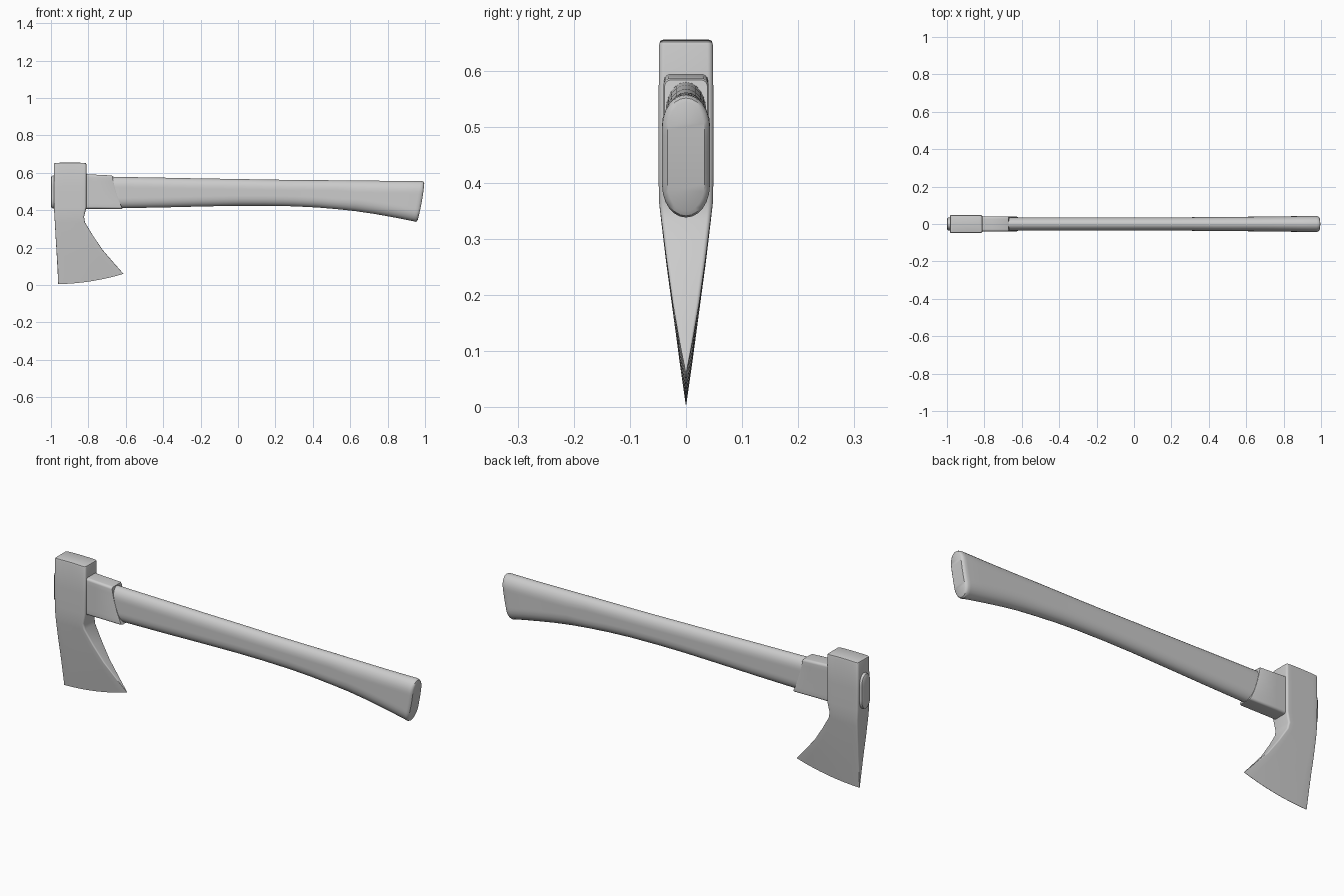
import bpy, bmesh, math
from mathutils import Vector


def section(a, b, w, ru, rv, bow=0.0, n=6, k=7):
    """Rounded outline spanning a->b in XZ, half thickness w in Y."""
    a, b = Vector((a[0], 0, a[1])), Vector((b[0], 0, b[1]))
    mid, d = (a + b) / 2, (b - a).normalized()
    half = (b - a).length / 2
    normal = Vector((d.z, 0, -d.x))
    rv = min(rv, w)
    uv = []
    for i, (su, sv) in enumerate(((1, 1), (-1, 1), (-1, -1), (1, -1))):
        arc = []
        for j in range(n + 1):
            t = math.pi / 2 * j / n
            arc.append((su * (half - ru + ru * math.cos(t)),
                        sv * (w - rv + rv * math.sin(t))))
        uv += arc if i % 2 == 0 else arc[::-1]
        if i % 2 == 0:  # points along the long flat side
            for j in range(1, k + 1):
                f = 1 - 2 * j / (k + 1)
                uv.append((su * (half - ru) * f, sv * w))
    return [mid + d * u + Vector((0, v, 0)) + normal * bow * (1 - (u / half) ** 2)
            for u, v in uv]


def loft(name, sections, angle=35):
    """Bridge the sections and close both ends with mirrored strips."""
    bm = bmesh.new()
    rings = [[bm.verts.new(p) for p in section(*s)] for s in sections]
    n = len(rings[0])
    for r, q in zip(rings, rings[1:]):
        for i in range(n):
            j = (i + 1) % n
            bm.faces.new((r[i], r[j], q[j], q[i]))
    for r in (rings[0], rings[-1]):
        for i in range(n // 2 - 1):
            bm.faces.new((r[i], r[i + 1], r[n - 2 - i], r[n - 1 - i]))
    bmesh.ops.remove_doubles(bm, verts=bm.verts, dist=1e-5)
    bmesh.ops.recalc_face_normals(bm, faces=bm.faces)
    me = bpy.data.meshes.new(name)
    bm.to_mesh(me)
    bm.free()
    ob = bpy.data.objects.new(name, me)
    bpy.context.collection.objects.link(ob)
    bpy.ops.object.select_all(action='DESELECT')
    ob.select_set(True)
    bpy.context.view_layer.objects.active = ob
    bpy.ops.object.shade_smooth_by_angle(angle=math.radians(angle))
    return ob


# Axe head: poll at the top, flaring down to a thin cutting edge
loft("axe_head", [
    ((-.977, .653), (-.818, .653), .041, .008, .008, -.002),
    ((-.982, .651), (-.813, .651), .046, .009, .009, -.002),
    ((-.984, .645), (-.811, .645), .048, .010, .010),
    ((-.985, .520), (-.811, .520), .049, .010, .010),
    ((-.984, .415), (-.811, .415), .049, .010, .010),
    ((-.981, .365), (-.823, .365), .048, .009, .009),
    ((-.979, .330), (-.818, .335), .044, .008, .008),
    ((-.975, .255), (-.776, .265), .035, .007, .007, .002),
    ((-.970, .175), (-.724, .188), .024, .006, .006, .005),
    ((-.965, .085), (-.665, .120), .012, .004, .004, .009),
    ((-.961, .005), (-.612, .060), .0006, .001, .0006, .012),
])

# Handle: oval shaft passing through the head, swelling into a drooping grip
shaft = [(-.985, .408, .587, .036), (-.62, .411, .578, .036), (-.40, .415, .574, .036),
         (-.20, .420, .570, .036), (0, .424, .567, .036), (.15, .424, .564, .036),
         (.30, .421, .562, .036), (.42, .415, .561, .037), (.53, .406, .560, .038)]
grip = [((.63, .395), (.64, .559), .039), ((.72, .382), (.735, .558), .040),
        ((.80, .368), (.822, .557), .041), ((.87, .355), (.901, .557), .042),
        ((.935, .342), (.977, .557), .043)]
sections = [((-1.0, .420), (-1.0, .575), .026, .040, .026),
            ((-.996, .412), (-.996, .583), .033, .046, .033)]
sections += [((x, lo), (x, hi), w, .05, w) for x, lo, hi, w in shaft]
sections += [(a, b, w, .058, w) for a, b, w in grip]
sections += [((.948, .338), (.988, .555), .0425, .058, .0425, .001),
             ((.956, .341), (.994, .551), .039, .055, .039, .002),
             ((.961, .349), (.996, .543), .033, .050, .033, .004)]
loft("handle", sections)

# Collar: squared sleeve behind the head with a slanted, slightly bowed end
loft("collar", [
    ((-.830, .408), (-.830, .594), .040, .012, .012),
    ((-.760, .408), (-.760, .590), .040, .012, .012),
    ((-.625, .407), (-.676, .586), .040, .012, .012, -.006),
    ((-.618, .409), (-.671, .583), .038, .011, .011, -.007),
])
